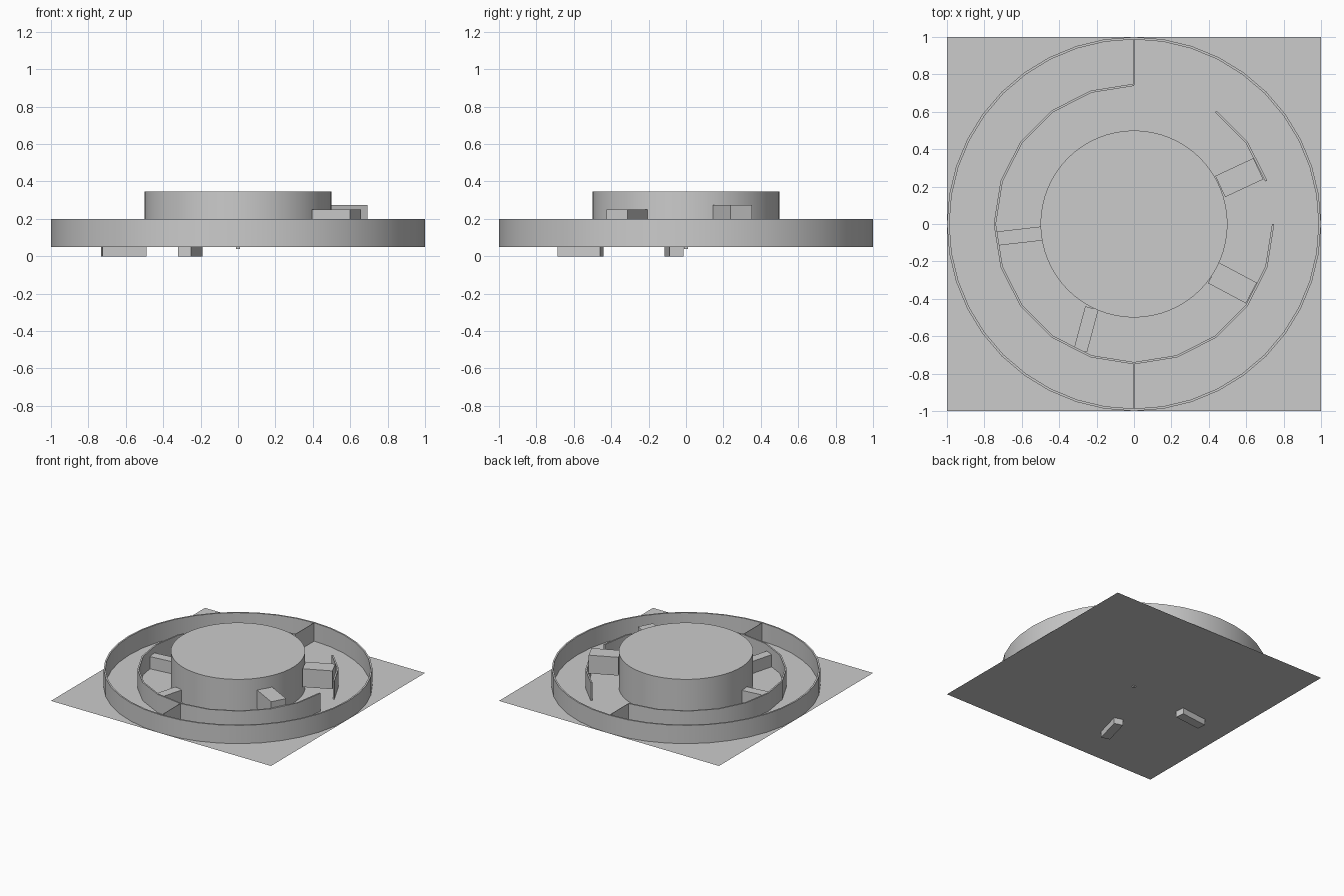
import bpy, bmesh, math
from mathutils import Matrix

if "Cube" in bpy.data.objects:
    bpy.data.objects.remove(bpy.data.objects["Cube"])

FLOOR, RIM = 0.05, 0.2


def finish(bm, name, smooth=False):
    bmesh.ops.recalc_face_normals(bm, faces=bm.faces)
    me = bpy.data.meshes.new(name)
    bm.to_mesh(me)
    bm.free()
    ob = bpy.data.objects.new(name, me)
    bpy.context.collection.objects.link(ob)
    if smooth:
        bpy.ops.object.select_all(action='DESELECT')
        ob.select_set(True)
        bpy.context.view_layer.objects.active = ob
        bpy.ops.object.shade_smooth_by_angle(angle=math.radians(30))
    return ob


def box(name, x, y, z0, z1, length, width, angle=0):
    bm = bmesh.new()
    m = (Matrix.Translation((x, y, (z0 + z1) / 2))
         @ Matrix.Rotation(math.radians(angle), 4, 'Z')
         @ Matrix.Diagonal((length, width, z1 - z0, 1)))
    bmesh.ops.create_cube(bm, size=1, matrix=m)
    return finish(bm, name)


def curved_wall(name, r_out, r_in, start, end, steps, z0=FLOOR, z1=RIM):
    """Thin wall swept around the z axis from start to end degrees."""
    bm = bmesh.new()
    closed = end - start >= 360
    rings = []
    for i in range(steps if closed else steps + 1):
        a = math.radians(start + (end - start) * i / steps)
        c, s = math.cos(a), math.sin(a)
        rings.append([bm.verts.new((r * c, r * s, z)) for r, z in
                      ((r_out, z0), (r_out, z1), (r_in, z1), (r_in, z0))])
    pairs = list(zip(rings, rings[1:] + rings[:1])) if closed else list(zip(rings, rings[1:]))
    for p, q in pairs:
        for k in range(4):
            n = (k + 1) % 4
            bm.faces.new((p[k], q[k], q[n], p[n]))
    if not closed:
        bm.faces.new(rings[0])
        bm.faces.new(rings[-1])
    return finish(bm, name, True)


# square floor sheet
bm = bmesh.new()
bmesh.ops.create_grid(bm, x_segments=1, y_segments=1, size=1,
                      matrix=Matrix.Translation((0, 0, FLOOR)))
finish(bm, "floor")

# central drum
bm = bmesh.new()
bmesh.ops.create_cone(bm, cap_ends=True, segments=64, radius1=0.5, radius2=0.5,
                      depth=0.345 - FLOOR,
                      matrix=Matrix.Translation((0, 0, (0.345 + FLOOR) / 2)))
finish(bm, "central_drum", True)

# outer ring and broken inner ring (18 degree steps)
curved_wall("outer_ring", 1.0, 0.987, 0, 360, 40)
curved_wall("inner_wall_long", 0.75, 0.738, 90, 360, 15)
curved_wall("inner_wall_short", 0.75, 0.738, 18, 54, 2)

# thin radial dividers between the rings
for side, name in ((1, "back_divider"), (-1, "front_divider")):
    box(name, 0, side * 0.865, FLOOR, RIM, 0.004, 0.245)

# blocks in the inner channel: x, y, bottom, length, width, angle
blocks = {
    "block_back_right": (0.563, 0.248, 0.125, 0.225, 0.125, 25),
    "block_front_right": (0.526, -0.315, 0.10, 0.23, 0.125, -28),
    "block_left": (-0.61, -0.064, 0.0, 0.237, 0.075, 6.5),
    "block_front": (-0.256, -0.563, 0.0, 0.235, 0.073, 75),
}
for name, (x, y, z, l, w, a) in blocks.items():
    box(name, x, y, z, z + 0.15, l, w, a)

# small centre pin poking out under the floor
box("centre_pin", 0, 0, 0.04, 0.06, 0.02, 0.02)
